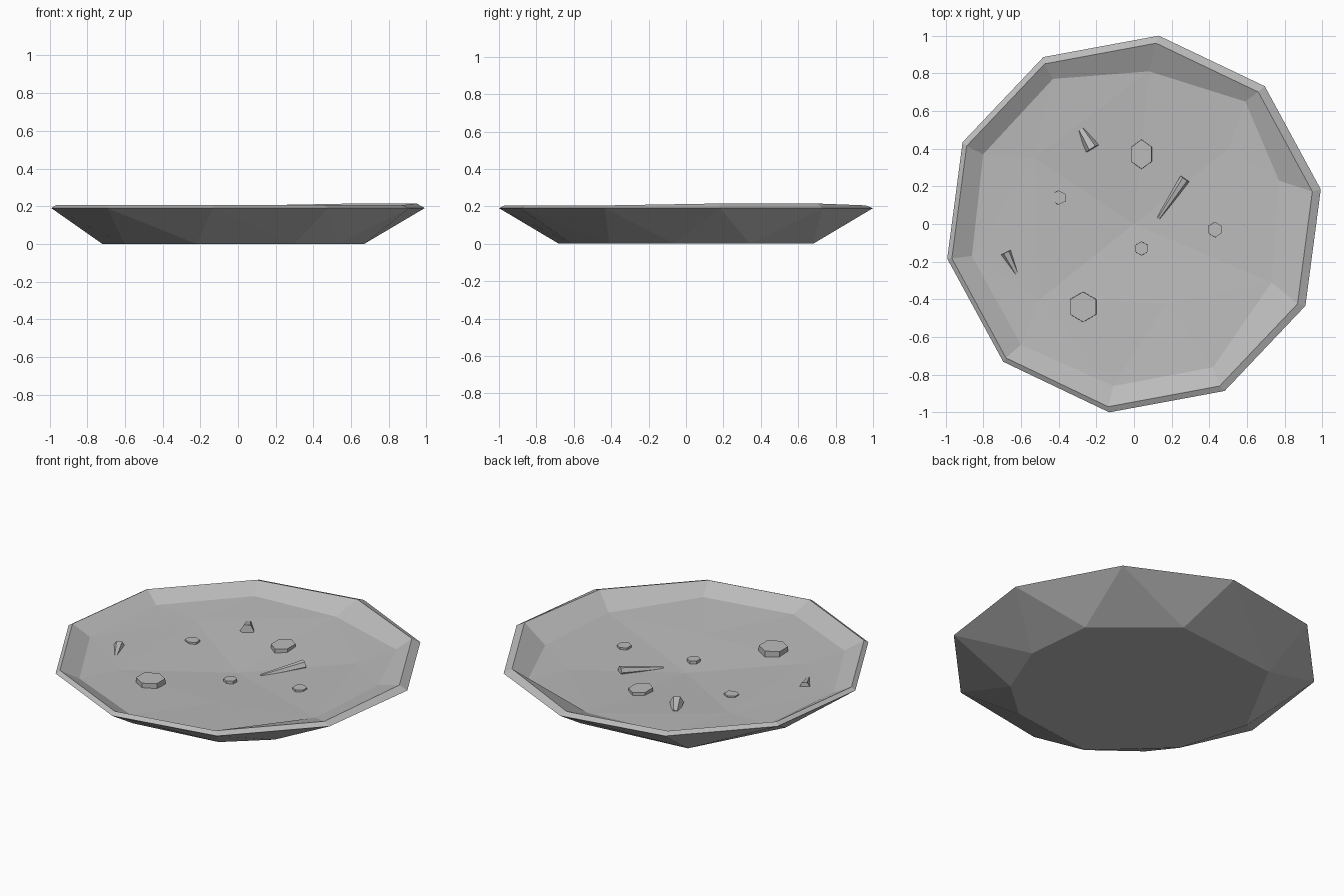
import bpy
import bmesh
from math import cos, sin, radians
from mathutils import Vector
from mathutils.geometry import delaunay_2d_cdt

default_cube = bpy.data.objects.get("Cube")
if default_cube:
    bpy.data.objects.remove(default_cube, do_unlink=True)

# One plain stone colour
STONE = (0.5, 0.5, 0.5, 1.0)
stone_material = bpy.data.materials.new("stone grey")
stone_material.use_nodes = True
stone_material.diffuse_color = STONE
stone_material.node_tree.nodes["Principled BSDF"].inputs["Base Color"].default_value = STONE


def finish_object(name, bm):
    """Turn a bmesh into a flat shaded stone object."""
    mesh = bpy.data.meshes.new(name)
    bm.to_mesh(mesh)
    bm.free()
    mesh.materials.append(stone_material)
    new_object = bpy.data.objects.new(name, mesh)
    bpy.context.collection.objects.link(new_object)
    return new_object


def regular_ring(sides, radius, start_degrees):
    angles = [radians(start_degrees + i * 360 / sides) for i in range(sides)]
    return [Vector((radius * cos(a), radius * sin(a))) for a in angles]


# Slab outline: ten sided rim above an uneven nine sided foot
SIDES = 10
RIM_HEIGHT = 0.19
rim_outline = regular_ring(SIDES, 1.008, 10.5)
foot_outline = [(.63, .34), (.22, .68), (-.44, .61), (-.72, .09), (-.6, -.33),
                (-.22, -.68), (.3, -.61), (.53, -.41), (.67, -.06)]

# Floor of the hollow: border points and the low points inside it
floor_border = [(.77, .23), (.59, .65), (.08, .81), (-.43, .77), (-.8, .37),
                (-.86, -.17), (-.6, -.64), (-.11, -.86), (.42, -.76), (.73, -.31)]
floor_low = [(0, 0), (-.5, -.4), (.17, -.42), (.5, .4), (-.53, .35)]


def floor_height(point):
    return 0.1 + 0.05 * min(1, point.length / 0.85)


def build_basin():
    bm = bmesh.new()
    rim = [bm.verts.new((p.x, p.y, RIM_HEIGHT)) for p in rim_outline]
    foot = [bm.verts.new((x, y, 0)) for x, y in foot_outline]

    # Faceted outside, opened at the top
    bmesh.ops.convex_hull(bm, input=rim + foot)
    lid = [f for f in bm.faces if all(v.co.z > 0.1 for v in f.verts)]
    bmesh.ops.delete(bm, geom=lid, context='FACES_ONLY')
    flat_edges = [e for e in bm.edges if len(e.link_faces) == 0]
    for edge in flat_edges:
        bm.edges.remove(edge)

    # Sloping lip, a little higher towards the back left
    lip = []
    for i, p in enumerate(rim_outline):
        height = 0.215 if i < 2 else 0.205
        lip.append(bm.verts.new((p.x * 0.965 - 0.01, p.y * 0.965 - 0.005, height)))

    # Triangulated floor
    points = [Vector(p) for p in floor_border + floor_low]
    border_edges = [(i, (i + 1) % SIDES) for i in range(SIDES)]
    triangles = delaunay_2d_cdt(points, border_edges, [], 0, 0.0001)[2]
    floor = [bm.verts.new((p.x, p.y, floor_height(p))) for p in points]
    for triangle in triangles:
        bm.faces.new([floor[i] for i in triangle])

    # Lip band and inner wall
    for outer, inner in ((rim, lip), (lip, floor)):
        for i, j in border_edges:
            bm.faces.new((outer[i], outer[j], inner[j], inner[i]))
    bmesh.ops.recalc_face_normals(bm, faces=bm.faces)
    finish_object("basin", bm)


def build_prism(name, start, end, start_radius, end_radius, stretch=1, turn=0):
    """Six sided tapered stone running from start to end."""
    start, end = Vector(start), Vector(end)
    axis = end - start
    bm = bmesh.new()
    bmesh.ops.create_cone(bm, cap_ends=True, segments=6, radius1=start_radius,
                          radius2=end_radius, depth=axis.length)
    stone = finish_object(name, bm)
    stone.rotation_mode = 'QUATERNION'
    spin = Vector((0, 0, 1)).rotation_difference(axis)
    stone.rotation_quaternion = spin @ Vector((0, 0, 1)).rotation_difference((0, 0, 1))
    stone.scale.y = stretch
    stone.location = (start + end) / 2
    if turn:
        stone.rotation_mode = 'XYZ'
        stone.rotation_euler.z += radians(turn)


build_basin()

# Flat pebbles: x, y, radius, top height, stretch
pebbles = {
    "large_pebble": (-.27, -.44, .082, .165, 1),
    "long_pebble": (.04, .37, .064, .142, 1.25),
    "thin_pebble": (-.4, .14, .043, .138, .9),
    "middle_pebble": (.04, -.13, .038, .126, 1),
    "side_pebble": (.43, -.03, .04, .14, 1.05),
}
for name, (x, y, radius, top, stretch) in pebbles.items():
    build_prism(name, (x, y, .09), (x, y, top), radius, radius * .97, stretch)

# Tapered shards lying half buried in the floor
build_prism("long_shard", (.13, .03, .105), (.27, .24, .13), .01, .028)
build_prism("back_shard", (-.28, .5, .125), (-.22, .4, .14), .022, .038)
build_prism("right_shard", (-.62, -.27, .13), (-.68, -.15, .14), .012, .03)
